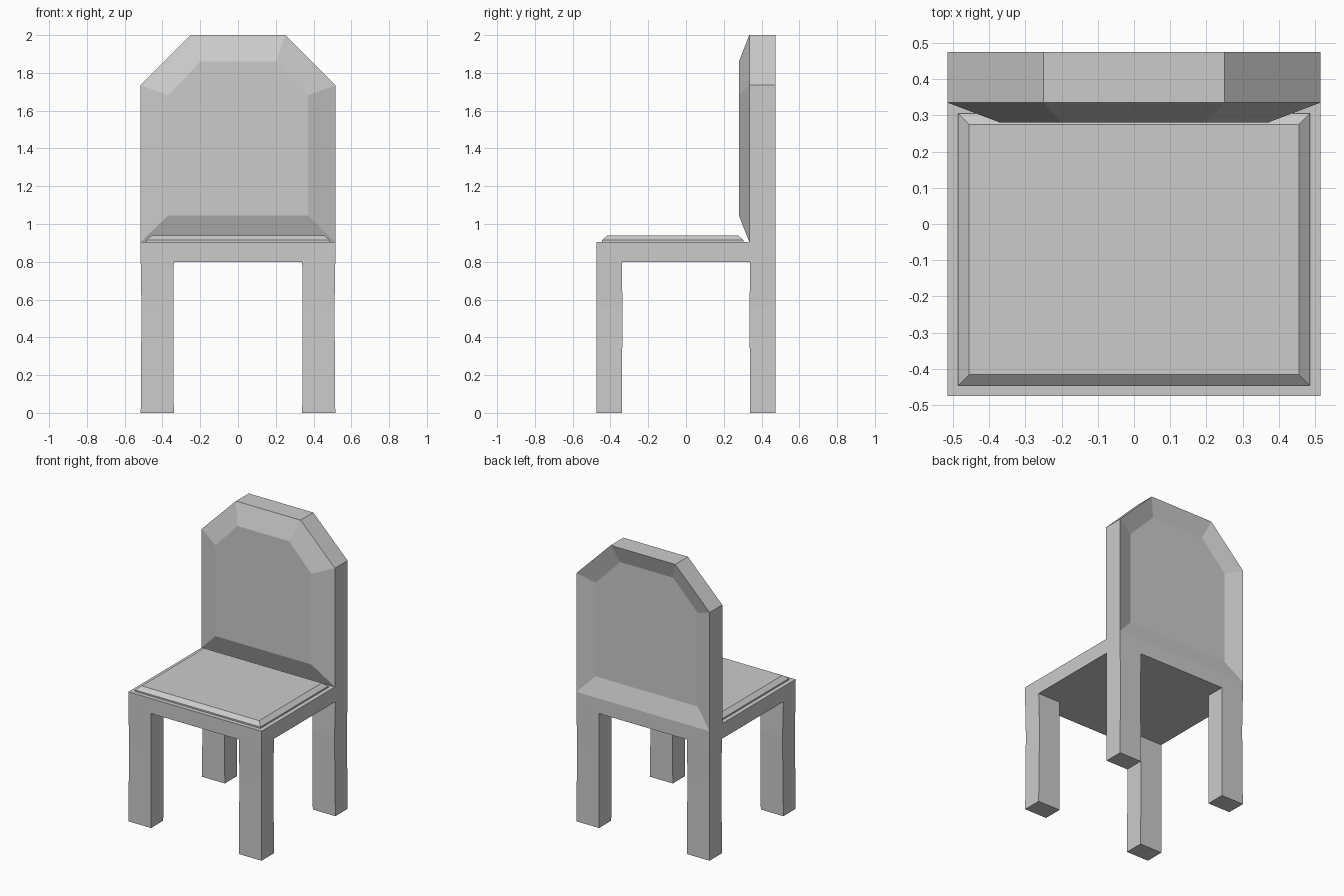
import bpy
import bmesh

cube = bpy.data.objects.get("Cube")
if cube:
    bpy.data.objects.remove(cube, do_unlink=True)

grey = bpy.data.materials.new("plain grey")
grey.use_nodes = True
grey.diffuse_color = (0.6, 0.6, 0.6, 1)
grey.node_tree.nodes["Principled BSDF"].inputs["Base Color"].default_value = (0.6, 0.6, 0.6, 1)


def loft(name, rings):
    """Join matching rings of points into a closed, flat-faced solid."""
    bm = bmesh.new()
    loops = [[bm.verts.new(p) for p in ring] for ring in rings]
    for a, b in zip(loops, loops[1:]):
        for i in range(len(a)):
            j = (i + 1) % len(a)
            bm.faces.new((a[i], a[j], b[j], b[i]))
    bm.faces.new(loops[0])
    bm.faces.new(loops[-1])
    bmesh.ops.recalc_face_normals(bm, faces=bm.faces)
    mesh = bpy.data.meshes.new(name)
    bm.to_mesh(mesh)
    bm.free()
    mesh.materials.append(grey)
    obj = bpy.data.objects.new(name, mesh)
    bpy.context.collection.objects.link(obj)
    return obj


def rect(x0, x1, y0, y1, z):
    return [(x0, y0, z), (x1, y0, z), (x1, y1, z), (x0, y1, z)]


def arch(half, low, shoulder, top_half, top, y):
    """Six-sided backrest outline with clipped upper corners."""
    right = [(half, low), (half, shoulder), (top_half, top)]
    outline = right + [(-x, z) for x, z in reversed(right)]
    return [(x, y, z) for x, z in outline]


W, D = 0.515, 0.475

# Four legs, each very slightly waisted
for side, sx in (("right", -1), ("left", 1)):
    for end, sy in (("front", -1), ("back", 1)):
        rings = []
        for z, pinch in ((0, 0), (0.55, 0.004), (0.8, 0)):
            xs = sorted((sx * (W - pinch), sx * (0.34 + pinch / 2)))
            ys = sorted((sy * (D - pinch / 2), sy * (0.34 - pinch)))
            rings.append(rect(*xs, *ys, z))
        loft(f"{end}_{side}_leg", rings)

# Seat frame
loft("seat_frame", [rect(-W, W, -D, D, z) for z in (0.8, 0.905)])

# Seat cushion with a short upright edge and a bevelled rim
loft("seat_cushion", [
    rect(-0.485, 0.485, -0.445, 0.305, 0.905),
    rect(-0.485, 0.485, -0.445, 0.305, 0.915),
    rect(-0.455, 0.455, -0.415, 0.275, 0.94),
])

# Backrest: raised panel in front, recessed panel behind
loft("backrest", [
    arch(0.37, 1.045, 1.68, 0.2, 1.86, 0.28),
    arch(W, 0.905, 1.735, 0.25, 2.0, 0.335),
    arch(W, 0.905, 1.735, 0.25, 2.0, D),
    arch(0.395, 1.03, 1.685, 0.205, 1.88, D - 0.04),
])
